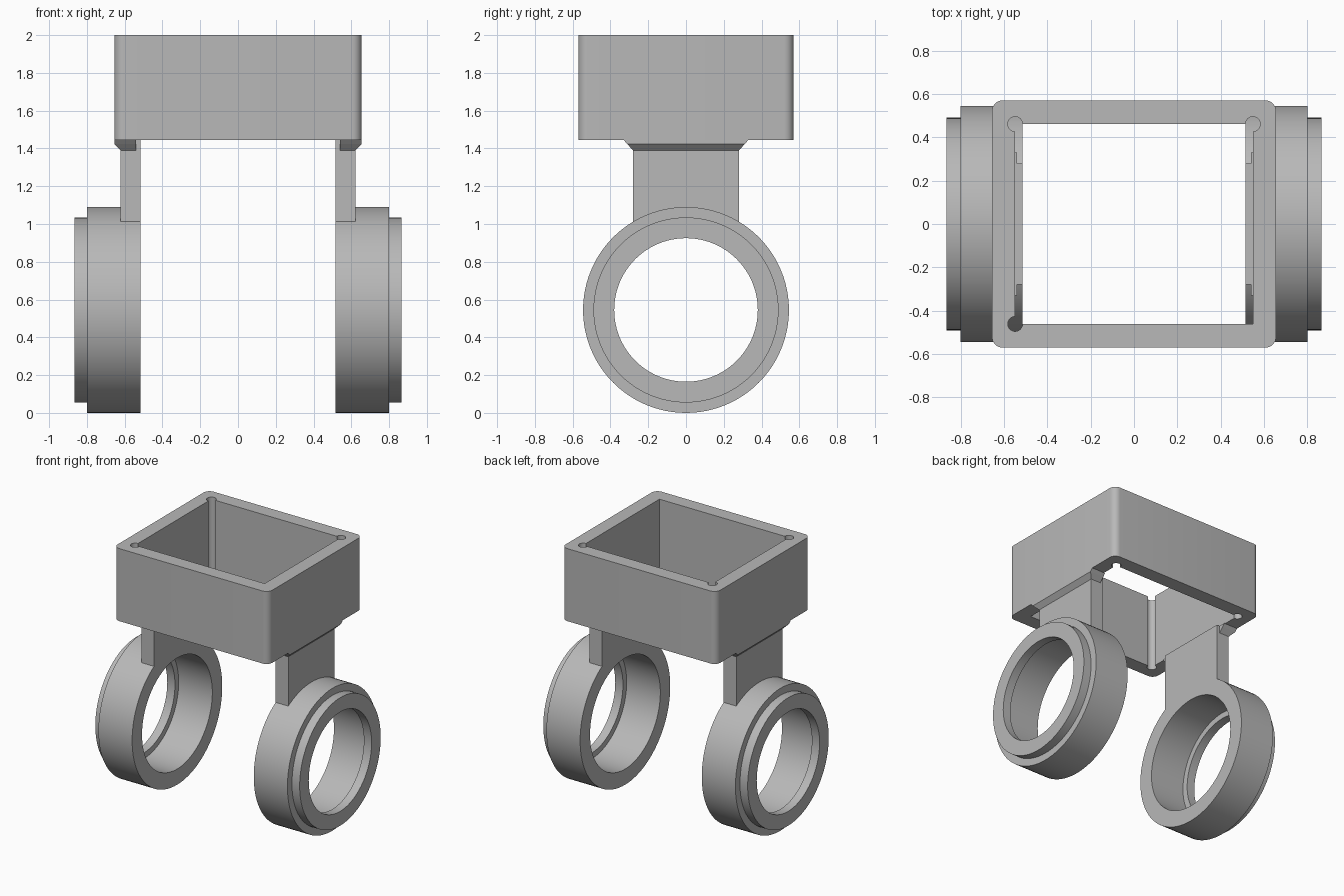
import bpy, bmesh, math

cube = bpy.data.objects.get("Cube")
if cube:
    bpy.data.objects.remove(cube, do_unlink=True)

grey = bpy.data.materials.new("grey plastic")
grey.use_nodes = True
colour = (0.48, 0.48, 0.48, 1)
grey.diffuse_color = colour
grey.node_tree.nodes["Principled BSDF"].inputs["Base Color"].default_value = colour


def add_object(name, bm, smooth=True):
    bmesh.ops.remove_doubles(bm, verts=bm.verts, dist=0.0001)
    bmesh.ops.recalc_face_normals(bm, faces=bm.faces)
    mesh = bpy.data.meshes.new(name)
    bm.to_mesh(mesh)
    bm.free()
    mesh.materials.append(grey)
    obj = bpy.data.objects.new(name, mesh)
    bpy.context.collection.objects.link(obj)
    if smooth:
        bpy.ops.object.select_all(action="DESELECT")
        obj.select_set(True)
        bpy.context.view_layer.objects.active = obj
        bpy.ops.object.shade_smooth_by_angle(angle=math.radians(30))
    return obj


def arc(cx, cy, r, start, sweep, steps):
    angles = [math.radians(start + sweep * i / steps) for i in range(steps + 1)]
    return [(cx + r * math.cos(a), cy + r * math.sin(a)) for a in angles]


CORNERS = [(1, 1, 0), (-1, 1, 90), (-1, -1, 180), (1, -1, 270)]
BOTTOM, TOP = 1.445, 2.0

# Box frame outline: rounded outside, relief holes at three inner corners
outer, inner = [], []
for sx, sy, turn in CORNERS:
    outer += arc(sx * 0.605, sy * 0.52, 0.05, turn, 90, 8)
    if (sx, sy) == (1, -1):
        inner.append((0.548, -0.461))
    else:
        inner += arc(sx * 0.548, sy * 0.461, 0.034, turn - 90, 270, 24)

curve = bpy.data.curves.new("frame_outline", "CURVE")
curve.dimensions = "2D"
curve.fill_mode = "BOTH"
curve.extrude = (TOP - BOTTOM) / 2
for loop in (outer, inner):
    spline = curve.splines.new("POLY")
    spline.points.add(len(loop) - 1)
    for point, (x, y) in zip(spline.points, loop):
        point.co = (x, y, 0, 1)
    spline.use_cyclic_u = True
outline = bpy.data.objects.new("frame_outline", curve)
bpy.context.collection.objects.link(outline)
depsgraph = bpy.context.evaluated_depsgraph_get()
solid = bpy.data.meshes.new_from_object(outline.evaluated_get(depsgraph))
bm = bmesh.new()
bm.from_mesh(solid)
bmesh.ops.translate(bm, verts=bm.verts, vec=(0, 0, (TOP + BOTTOM) / 2))
for face in bm.faces:
    face.material_index = 0
bpy.data.objects.remove(outline, do_unlink=True)
bpy.data.meshes.remove(solid)
add_object("box_frame", bm)


def ring(name, side):
    # Stepped section (x, radius) swept round the axle
    section = [(0.515, 0.425), (0.515, 0.545), (0.80, 0.545), (0.80, 0.49),
               (0.865, 0.49), (0.865, 0.38), (0.80, 0.38), (0.80, 0.425)]
    bm = bmesh.new()
    steps = 96
    rows = []
    for i in range(steps):
        a = math.tau * i / steps
        rows.append([bm.verts.new((side * x, r * math.sin(a), 0.545 + r * math.cos(a)))
                     for x, r in section])
    n = len(section)
    for i in range(steps):
        p, q = rows[i], rows[(i + 1) % steps]
        for j in range(n):
            k = (j + 1) % n
            bm.faces.new((p[j], p[k], q[k], q[j]))
    add_object(name, bm)


def leg(name, side):
    bm = bmesh.new()
    bmesh.ops.create_cube(bm, size=1)
    for v in bm.verts:
        v.co.x = side * (0.515 if v.co.x < 0 else 0.622)
        v.co.y *= 0.56
        v.co.z = 0.985 if v.co.z < 0 else BOTTOM
    add_object(name, bm, smooth=False)


def gusset(name, side):
    # Tapered pad between leg and frame, chamfered on the outside
    bm = bmesh.new()
    levels = [(0.622, 0.28, 1.39), (0.655, 0.312, 1.424), (0.655, 0.33, BOTTOM)]
    loops = []
    for x, y, z in levels:
        loops.append([bm.verts.new((side * px, py, z))
                      for px, py in ((0.54, -y), (x, -y), (x, y), (0.54, y))])
    for low, high in zip(loops, loops[1:]):
        for j in range(4):
            k = (j + 1) % 4
            bm.faces.new((low[j], low[k], high[k], high[j]))
    bm.faces.new(loops[0])
    bm.faces.new(loops[-1])
    add_object(name, bm, smooth=False)


for label, side in (("left", 1), ("right", -1)):
    ring(label + "_ring", side)
    leg(label + "_leg", side)
    gusset(label + "_gusset", side)
